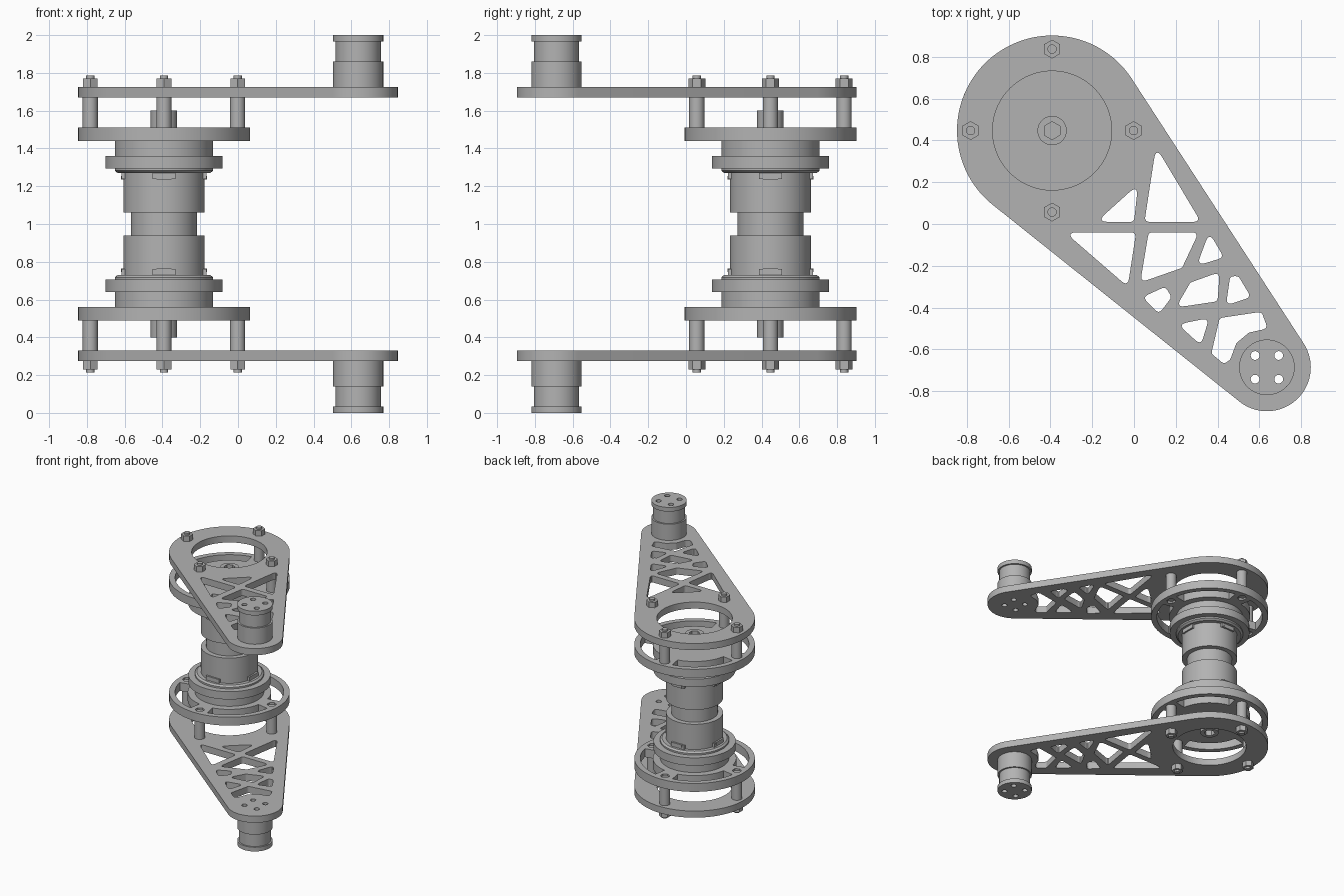
import bpy, bmesh, math
from mathutils import Vector, Matrix

if "Cube" in bpy.data.objects:
    bpy.data.objects.remove(bpy.data.objects["Cube"])

grey = bpy.data.materials.new("machined_grey")
grey.use_nodes = True
grey.diffuse_color = (0.45, 0.45, 0.45, 1)
grey.node_tree.nodes["Principled BSDF"].inputs["Base Color"].default_value = (0.45, 0.45, 0.45, 1)

AXLE = Vector((-0.392, 0.447))    # spindle axis
PEDAL = Vector((0.636, -0.686))   # arm tip axis
PLATE_R, TIP_R = 0.455, 0.21


def finish(name, bm):
    """Turn a bmesh into an object mirrored about mid height."""
    bmesh.ops.remove_doubles(bm, verts=bm.verts, dist=0.0001)
    bmesh.ops.recalc_face_normals(bm, faces=bm.faces)
    mesh = bpy.data.meshes.new(name)
    bm.to_mesh(mesh)
    bm.free()
    mesh.materials.clear()
    mesh.materials.append(grey)
    obj = bpy.data.objects.new(name, mesh)
    bpy.context.collection.objects.link(obj)
    obj.location.z = 1
    bpy.ops.object.select_all(action='DESELECT')
    obj.select_set(True)
    bpy.context.view_layer.objects.active = obj
    bpy.ops.object.shade_smooth_by_angle(angle=math.radians(30))
    mirror = obj.modifiers.new("mirror", 'MIRROR')
    mirror.use_axis = (False, False, True)
    return obj


def arc(centre, r, start, end, steps):
    """Points on an arc, angles in degrees, both ends included."""
    angles = [math.radians(start + (end - start) * i / steps) for i in range(steps + 1)]
    return [centre + r * Vector((math.cos(a), math.sin(a))) for a in angles]


def circle(centre, r, sides=64):
    return arc(centre, r, 90, 450, sides)[:-1]


def rounded(corners, r=0.022, steps=5):
    """Fillet every corner of a polygon."""
    points = []
    for i, p in enumerate(corners):
        a, b = corners[i - 1] - p, corners[(i + 1) % len(corners)] - p
        d = min(r / math.tan(a.angle(b) / 2), 0.45 * a.length, 0.45 * b.length)
        a, b = p + a.normalized() * d, p + b.normalized() * d
        for k in range(steps + 1):
            t = k / steps
            points.append(a * (1 - t) ** 2 + p * 2 * t * (1 - t) + b * t ** 2)
    return points


def slab(name, loops, low, high):
    """Extrude an outline with holes between two heights."""
    curve = bpy.data.curves.new(name, 'CURVE')
    curve.dimensions = '2D'
    curve.fill_mode = 'BOTH'
    curve.extrude = (high - low) / 2
    for loop in loops:
        spline = curve.splines.new('POLY')
        spline.points.add(len(loop) - 1)
        for point, p in zip(spline.points, loop):
            point.co = (p.x, p.y, 0, 1)
        spline.use_cyclic_u = True
    temp = bpy.data.objects.new("temp", curve)
    bpy.context.collection.objects.link(temp)
    graph = bpy.context.evaluated_depsgraph_get()
    mesh = bpy.data.meshes.new_from_object(temp.evaluated_get(graph))
    bm = bmesh.new()
    bm.from_mesh(mesh)
    bmesh.ops.translate(bm, vec=(0, 0, (low + high) / 2), verts=bm.verts)
    bpy.data.objects.remove(temp)
    bpy.data.curves.remove(curve)
    bpy.data.meshes.remove(mesh)
    return finish(name, bm)


def lathe(name, profile):
    """Spin (radius, height) points about the spindle axis."""
    bm = bmesh.new()
    verts = [bm.verts.new((r, 0, z)) for r, z in profile]
    edges = [bm.edges.new(pair) for pair in zip(verts, verts[1:])]
    bmesh.ops.spin(bm, geom=verts + edges, cent=(0, 0, 0), axis=(0, 0, 1),
                   angle=math.tau, steps=72)
    bmesh.ops.translate(bm, vec=AXLE.to_3d(), verts=bm.verts)
    return finish(name, bm)


# Spindle body with bearing flange
lathe("spindle_body", [(0.175, 0), (0.175, 0.06), (0.215, 0.06), (0.215, 0.27),
                       (0.245, 0.27), (0.26, 0.282), (0.26, 0.295), (0.31, 0.295),
                       (0.31, 0.36), (0.26, 0.36), (0.26, 0.44), (0, 0.44)])

# Retaining clips around the body
bm = bmesh.new()
for i in range(4):
    turn = Matrix.Translation(AXLE.to_3d()) @ Matrix.Rotation(i * math.pi / 2, 4, 'Z')
    for x, y, z, size in ((0.2, 0, 0.255, (0.05, 0.12, 0.035)),
                          (0.2, 0, 0.245, (0.056, 0.08, 0.02))):
        bmesh.ops.create_cube(bm, size=1, matrix=turn @ Matrix.Translation((x, y, z))
                              @ Matrix.Diagonal((*size, 1)))
finish("retaining_clips", bm)

# Slotted ring carrying the four bolts
bolts = [AXLE + p for p in circle(Vector((0, 0)), 0.39, 4)]
slots = []
for mid in (45, 135, 225, 315):
    outer = arc(AXLE, 0.41, mid - 34, mid + 34, 16)
    slots.append(outer + arc(AXLE, 0.315, mid + 34, mid - 34, 16))
sockets = [circle(b, 0.036, 6) for b in bolts]
slab("slotted_ring", [circle(AXLE, PLATE_R, 96)] + slots + sockets, 0.44, 0.51)

# Hub with hexagonal socket
slab("hub", [circle(AXLE, 0.07, 40), circle(AXLE, 0.043, 6)], 0.51, 0.6)

# Bolts, spacers and nuts
for i, b in enumerate(bolts):
    slab(f"bolt_head_{i}", [circle(b, 0.035, 6)], 0.455, 0.505)
    slab(f"spacer_{i}", [circle(b, 0.04, 32)], 0.51, 0.67)
    slab(f"nut_{i}", [circle(b, 0.045, 6)], 0.725, 0.77)
    slab(f"bolt_end_{i}", [circle(b, 0.022, 24)], 0.66, 0.785)

# Crank arm plate: two tangent arcs, pierced by a truss of rounded windows
along = PEDAL - AXLE
heading = math.degrees(math.atan2(along.y, along.x))
tilt = math.degrees(math.asin((PLATE_R - TIP_R) / along.length))
top, bottom = heading + 90 - tilt, heading - 90 + tilt
outline = arc(AXLE, PLATE_R, top, bottom + 360, 72) + arc(PEDAL, TIP_R, bottom, top, 40)

windows = [
    [(10.5, 37), (5, 1), (32, 1)],
    [(2, 19), (0, 1), (-18, 1)],
    [(-33, -4), (1, -4), (-3, -30)],
    [(7, -4), (31, -4), (23, -21), (3, -28)],
    [(36, -4), (43, -16), (30, -20)],
    [(4, -35), (15, -30), (18, -35), (12, -43)],
    [(27, -28), (41, -23), (40, -37), (20, -40)],
    [(46, -25), (50, -25), (56, -35), (44, -39)],
    [(21, -48), (36, -45), (32, -58)],
    [(41, -45), (61, -42), (64, -50), (55, -52), (49, -57), (46, -65), (43, -67), (37, -62)],
]
truss = [rounded([Vector(p) / 100 for p in w]) for w in windows]
pins = [circle(p, 0.021, 20) for p in arc(PEDAL, 0.08, 45, 315, 3)]
slab("crank_arm", [outline, circle(AXLE, 0.285, 72)] + truss + pins, 0.67, 0.725)

# Pedal post: base, neck and cap, all drilled through
for name, r, low, high in (("pedal_base", 0.133, 0.725, 0.86),
                           ("pedal_neck", 0.12, 0.86, 0.965),
                           ("pedal_cap", 0.133, 0.965, 1.0)):
    slab(name, [circle(PEDAL, r, 56)] + pins, low, high)
